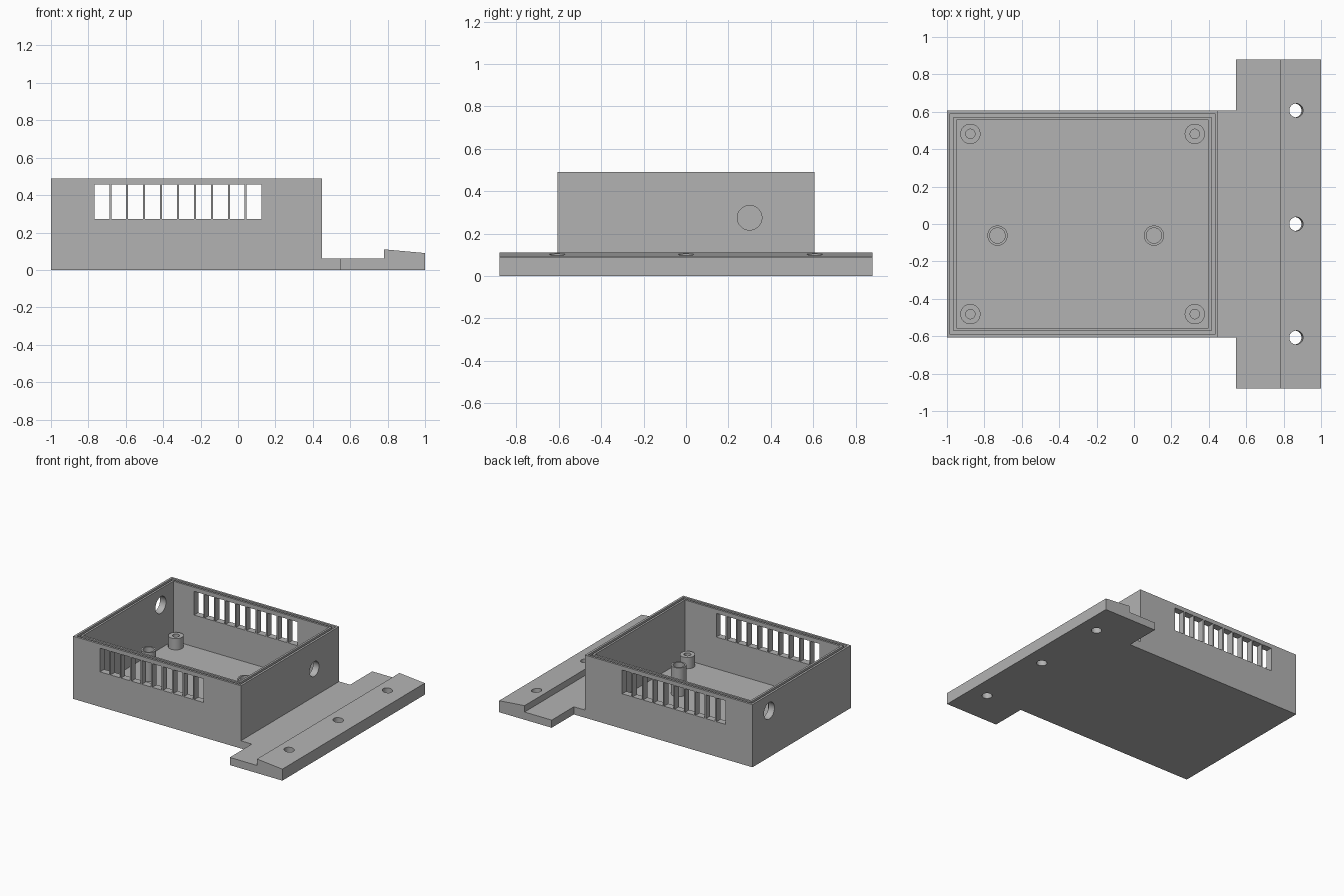
import bpy, bmesh, math
from mathutils import Matrix, Vector

if "Cube" in bpy.data.objects:
    bpy.data.objects.remove(bpy.data.objects["Cube"])

grey = bpy.data.materials.new("plain grey")
grey.diffuse_color = (0.45, 0.45, 0.45, 1)
grey.use_nodes = True
grey.node_tree.nodes["Principled BSDF"].inputs["Base Color"].default_value = grey.diffuse_color


def finish(name, bm):
    bmesh.ops.recalc_face_normals(bm, faces=bm.faces)
    me = bpy.data.meshes.new(name)
    bm.to_mesh(me)
    bm.free()
    me.materials.append(grey)
    ob = bpy.data.objects.new(name, me)
    bpy.context.collection.objects.link(ob)
    return ob


def prism(name, pts, direction):
    """Extrude a closed outline of 3D points along a direction."""
    bm = bmesh.new()
    face = bm.faces.new([bm.verts.new(p) for p in pts])
    ext = bmesh.ops.extrude_face_region(bm, geom=[face])
    moved = [g for g in ext["geom"] if isinstance(g, bmesh.types.BMVert)]
    bmesh.ops.translate(bm, verts=moved, vec=direction)
    return finish(name, bm)


def box(name, x0, x1, y0, y1, z0, z1):
    pts = [(x0, y0, z0), (x1, y0, z0), (x1, y1, z0), (x0, y1, z0)]
    return prism(name, pts, (0, 0, z1 - z0))


def rod(name, centre, radius, length, axis):
    bm = bmesh.new()
    turn = Vector((0, 0, 1)).rotation_difference(Vector(axis)).to_matrix().to_4x4()
    bmesh.ops.create_cone(bm, cap_ends=True, segments=32, radius1=radius, radius2=radius,
                          depth=length, matrix=Matrix.Translation(centre) @ turn)
    return finish(name, bm)


def cut(target, cutter):
    """Subtract the cutter from the target, then remove the cutter."""
    cutter.hide_render = True
    mod = target.modifiers.new("cut", "BOOLEAN")
    mod.operation, mod.solver, mod.object = "DIFFERENCE", "EXACT", cutter
    bpy.context.view_layer.update()
    deps = bpy.context.evaluated_depsgraph_get()
    me = bpy.data.meshes.new_from_object(target.evaluated_get(deps))
    target.modifiers.clear()
    target.data = me
    bpy.data.objects.remove(cutter)


L, R, W, H = -1.0, 0.45, 0.607, 0.49     # box left, right, half depth, height
FLOOR, WALL = 0.025, 0.052

# Body: T-shaped outline covering the box and its mounting flange
outline = [(L, -W), (0.545, -W), (0.545, -0.88), (1, -0.88),
           (1, 0.88), (0.545, 0.88), (0.545, W), (L, W)]
body = prism("enclosure_body", [(x, y, 0) for x, y in outline], (0, 0, H))

# Flange: thin plate stepping up to a sloped bar
profile = [(R, 0.06), (0.78, 0.06), (0.78, 0.11), (1.1, 0.081), (1.1, 0.6), (R, 0.6)]
cut(body, prism("flange_cutter", [(x, -1, z) for x, z in profile], (0, 2, 0)))

# Inner cavity
cut(body, box("cavity_cutter", L + WALL, R - WALL, -W + WALL, W - WALL, FLOOR, 0.6))

# Lid groove around the rim
a, b = 0.017, 0.036
groove = box("groove_cutter", L + a, R - a, -W + a, W - a, H - 0.02, 0.6)
cut(groove, box("groove_core", L + b, R - b, -W + b, W - b, 0.4, 0.7))
cut(body, groove)

# Ventilation slots through the front and back walls
for i in range(10):
    x = -0.768 + i * 0.0905
    cut(body, box("slot_cutter", x, x + 0.08, -1, 1, 0.273, 0.458))

# Cable holes in the two end walls
cut(body, rod("right_cable_cutter", (R, 0.3, 0.275), 0.058, 0.3, (1, 0, 0)))
cut(body, rod("left_cable_cutter", (L, 0.4, 0.363), 0.065, 0.3, (1, 0, 0)))

# Screw holes, square to the sloped bar
for y in (-W, 0, W):
    cut(body, rod("screw_cutter", (0.867, y, 0.1), 0.037, 0.6, (0.09, 0, 1)))


def standoff(name, x, y, outer, inner, top):
    post = rod(name, (x, y, (FLOOR + top) / 2), outer, top - FLOOR, (0, 0, 1))
    cut(post, rod("bore_cutter", (x, y, 0.2), inner, 0.6, (0, 0, 1)))
    return post


# Short corner standoffs and two tall tubes
parts = [body]
for x in (-0.875, 0.325):
    for y in (-0.482, 0.482):
        parts.append(standoff("corner_standoff", x, y, 0.054, 0.025, 0.113))
for x in (-0.73, 0.107):
    parts.append(standoff("tall_tube", x, -0.062, 0.054, 0.041, 0.25))

# Smooth round walls, keep edges sharp
bpy.ops.object.select_all(action="DESELECT")
for ob in parts:
    ob.select_set(True)
bpy.context.view_layer.objects.active = body
bpy.ops.object.shade_smooth_by_angle(angle=math.radians(30))
